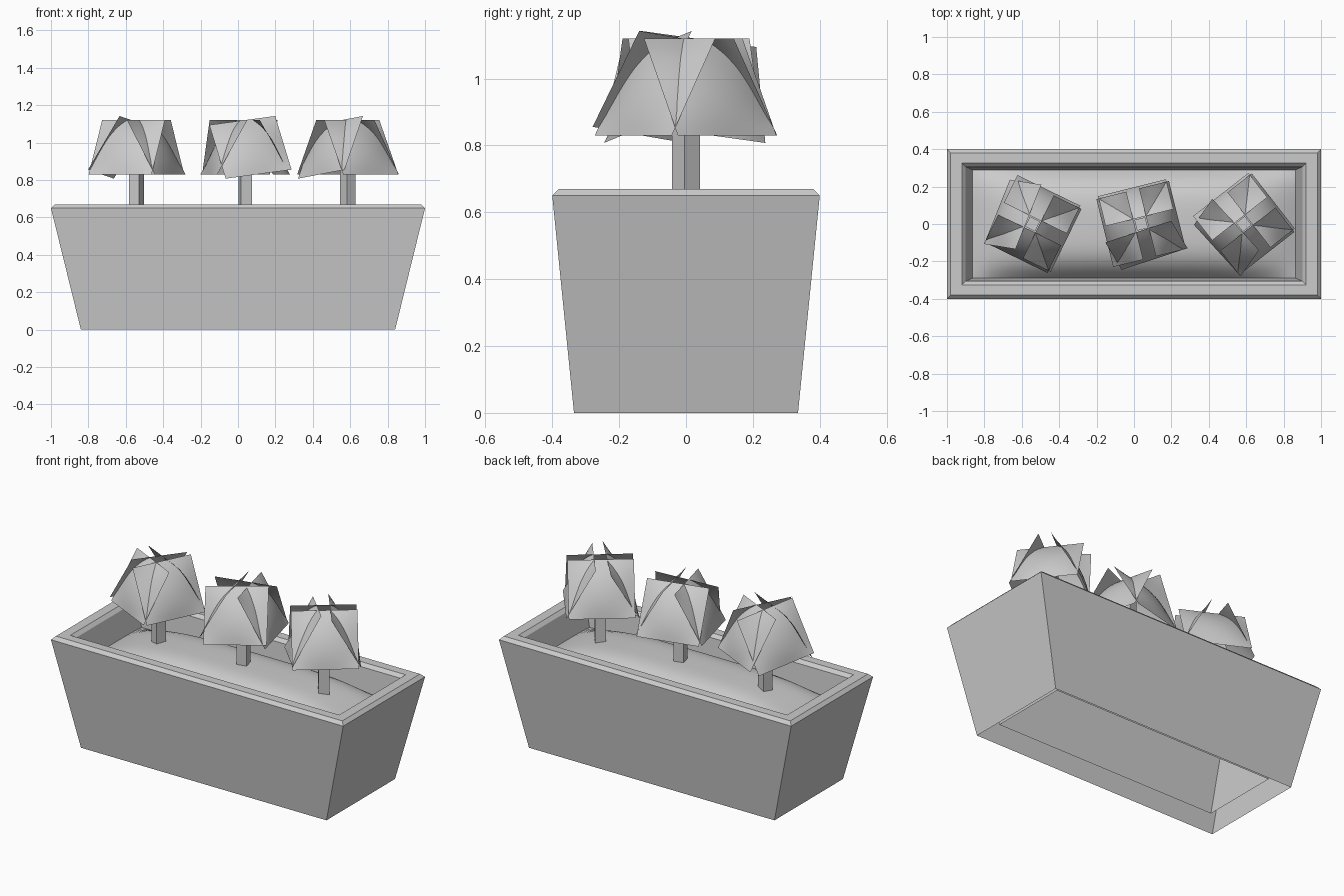
import bpy, math
from mathutils import Matrix, Vector

if "Cube" in bpy.data.objects:
    bpy.data.objects.remove(bpy.data.objects["Cube"])


def make(name, verts, faces, smooth=False):
    mesh = bpy.data.meshes.new(name)
    mesh.from_pydata(verts, [], faces)
    mesh.update()
    obj = bpy.data.objects.new(name, mesh)
    bpy.context.collection.objects.link(obj)
    for p in mesh.polygons:
        p.use_smooth = smooth
    return obj


def grid(name, n, m, fn, smooth=True):
    """Patch over u, v in -1..1."""
    verts = [fn(2 * i / n - 1, 2 * j / m - 1) for j in range(m + 1) for i in range(n + 1)]
    w = n + 1
    faces = [(j * w + i, j * w + i + 1, (j + 1) * w + i + 1, (j + 1) * w + i)
             for j in range(m) for i in range(n)]
    return make(name, verts, faces, smooth)


# Planter: rectangular rings (half x, half y, z) from outer base over the rim and down inside
rings = [(0.84, 0.335, 0), (1.0, 0.4, 0.65), (0.98, 0.38, 0.67),
         (0.92, 0.325, 0.67), (0.90, 0.305, 0.65), (0.755, 0.245, 0.06)]
verts, faces = [], []
for x, y, z in rings:
    verts += [(-x, -y, z), (x, -y, z), (x, y, z), (-x, y, z)]
for r in range(len(rings) - 1):
    for k in range(4):
        a, b = r * 4 + k, r * 4 + (k + 1) % 4
        faces.append((a, b, b + 4, a + 4))
make("planter_box", verts, faces)


# Soil: softly domed patch filling the inside of the planter
def soil_point(u, v):
    h = (1 - u ** 4) * (1 - v ** 4)
    return (0.872 * u, 0.292 * v, 0.50 + 0.13 * h)


grid("soil", 32, 16, soil_point)

# Shrubs: a square stem and four bulged leaf sheets, one of them rolled slightly
HALF, BULGE = 0.187, 0.035
LOW, HIGH = Vector((0.20, 0, 0.83)), Vector((0.035, 0, 1.12))


def leaf_sheet(name, cx, angle, roll):
    mid, slope = (LOW + HIGH) / 2, (HIGH - LOW) / 2
    normal = Vector((-0, 1, 0)).cross(slope).normalized()
    spin = Matrix.Rotation(angle, 3, 'Z')
    tilt = Matrix.Rotation(roll, 3, normal)

    def point(u, v):
        p = Vector((0, HALF * u, 0)) + slope * v
        p += normal * BULGE * (1 - u * u) * (1 - v * v)
        p = spin @ (mid + tilt @ p)
        return (p.x + cx, p.y, p.z)

    grid(name, 10, 10, point)


for label, cx, deg in (("left", -0.543, 154), ("middle", 0.038, 284), ("right", 0.587, 218)):
    base = math.radians(deg)
    bpy.ops.mesh.primitive_cube_add(size=1, location=(cx, 0, 0.775))
    stem = bpy.context.object
    stem.name = label + "_stem"
    stem.scale = (0.06, 0.06, 0.45)
    stem.rotation_euler.z = base
    for k in range(4):
        leaf_sheet(f"{label}_leaf_{k + 1}", cx, base + k * math.pi / 2,
                   math.radians(8.5) if k == 0 else 0)
